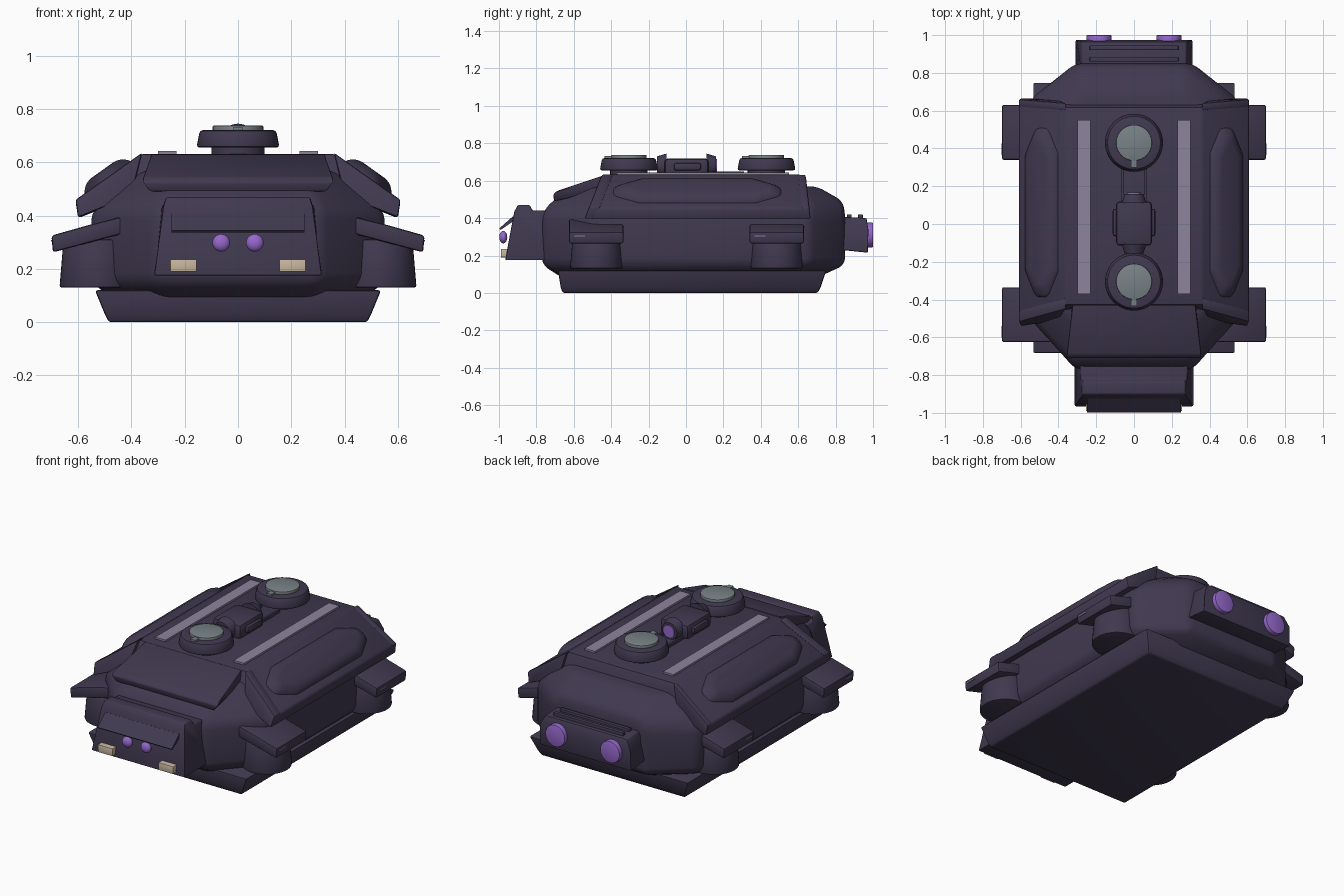
import bpy, bmesh, math
from mathutils import Matrix, Vector

if "Cube" in bpy.data.objects:
    bpy.data.objects.remove(bpy.data.objects["Cube"])


def material(name, *rgb):
    m = bpy.data.materials.new(name)
    m.use_nodes = True
    m.diffuse_color = (*rgb, 1)
    m.node_tree.nodes["Principled BSDF"].inputs["Base Color"].default_value = (*rgb, 1)
    return m


HULL = material("dark plum", 0.052, 0.041, 0.080)
PURPLE = material("violet lamp", 0.30, 0.14, 0.60)
BEIGE = material("warm beige", 0.58, 0.48, 0.35)
GREY = material("slate grey", 0.19, 0.225, 0.24)
LILAC = material("pale lilac", 0.27, 0.235, 0.34)


def finish(name, bm, mat, bevel=0, segments=2, matrix=None):
    bmesh.ops.recalc_face_normals(bm, faces=bm.faces)
    if bevel:
        edges = [e for e in bm.edges if e.calc_face_angle(0) > 0.3]
        bmesh.ops.bevel(bm, geom=edges, offset=bevel, segments=segments,
                        profile=0.5, affect='EDGES', clamp_overlap=True)
    if matrix:
        bm.transform(matrix)
    mesh = bpy.data.meshes.new(name)
    bm.to_mesh(mesh)
    bm.free()
    mesh.materials.append(mat)
    ob = bpy.data.objects.new(name, mesh)
    bpy.context.collection.objects.link(ob)
    bpy.ops.object.select_all(action='DESELECT')
    ob.select_set(True)
    bpy.context.view_layer.objects.active = ob
    bpy.ops.object.shade_smooth_by_angle(angle=math.radians(32))
    return ob


def loft(name, rings, mat=HULL, bevel=0, segments=2, matrix=None):
    """Skin equal-length rings of points and cap both ends."""
    bm = bmesh.new()
    rows = [[bm.verts.new(p) for p in r] for r in rings]
    n = len(rows[0])
    for a, b in zip(rows, rows[1:]):
        for i in range(n):
            j = (i + 1) % n
            bm.faces.new((a[i], a[j], b[j], b[i]))
    bm.faces.new(rows[0])
    bm.faces.new(rows[-1])
    return finish(name, bm, mat, bevel, segments, matrix)


def rect(z, hx, y0, y1):
    return [(-hx, y0, z), (hx, y0, z), (hx, y1, z), (-hx, y1, z)]


def octagon(z, hx, y0, y1, cx, front, back):
    half = [(hx - cx, y0), (hx, y0 + front), (hx, y1 - back), (hx - cx, y1)]
    return [(x, y, z) for x, y in half] + [(-x, y, z) for x, y in reversed(half)]


def across(name, points, mat=HULL, bevel=0):
    """Side profile of (y, z, half width), mirrored across the middle."""
    return loft(name, [[(s * w, y, z) for y, z, w in points] for s in (-1, 1)], mat, bevel)


def box(name, x, y, z, mat=HULL, bevel=0):
    return loft(name, [[(px, py, pz) for px, py in
                        ((x[0], y[0]), (x[1], y[0]), (x[1], y[1]), (x[0], y[1]))]
                       for pz in z], mat, bevel)


def cone(name, at, r1, r2, depth, mat=HULL, bevel=0, along_y=False, sides=40):
    bm = bmesh.new()
    bmesh.ops.create_cone(bm, cap_ends=True, segments=sides, radius1=r1, radius2=r2, depth=depth)
    m = Matrix.Translation(at)
    if along_y:
        m = m @ Matrix.Rotation(-math.pi / 2, 4, 'X')
    return finish(name, bm, mat, bevel, 2, m)


# Lower skirt and rounded hull
loft("skirt", [rect(0, 0.485, -0.66, 0.705), rect(0.03, 0.50, -0.67, 0.72),
               rect(0.12, 0.537, -0.685, 0.75)], bevel=0.01)
loft("hull", [octagon(0.08, 0.46, -0.66, 0.70, 0.18, 0.2, 0.15),
              octagon(0.15, 0.55, -0.77, 0.85, 0.24, 0.27, 0.19),
              octagon(0.42, 0.55, -0.77, 0.85, 0.24, 0.27, 0.19),
              octagon(0.49, 0.46, -0.72, 0.84, 0.18, 0.24, 0.17),
              octagon(0.57, 0.36, -0.56, 0.70, 0.08, 0.1, 0.1)], bevel=0.035, segments=3)


# Roof armour, with raised ribs at its four shoulders
def roof_ring(y, lean, half, lift=0):
    return [(x, y + lean * (z - 0.45) / 0.18, z + lift) for x, z in half]


side = [(0.36, 0.632), (0.61, 0.455), (0.60, 0.39), (0.40, 0.47)]
outline = side + [(-x, z) for x, z in reversed(side)]
loft("roof_armour", [roof_ring(-0.49, 0.06, outline), roof_ring(0.65, -0.03, outline)], bevel=0.012)

for s, tag in ((1, "left"), (-1, "right")):
    rib = [(s * x, z) for x, z in side]
    loft(f"front_shoulder_{tag}", [roof_ring(-0.52, 0.07, rib, 0.004),
                                   roof_ring(-0.46, 0.07, rib, 0.004)], bevel=0.008)
    loft(f"rear_shoulder_{tag}", [roof_ring(0.62, -0.02, rib, 0.003),
                                  roof_ring(0.66, -0.02, rib, 0.003)], bevel=0.008)

    # Long cushion on the sloping side of the roof
    slope = Matrix.Translation((s * 0.48, 0.04, 0.53)) @ Matrix.Rotation(s * 0.62, 4, 'Y')
    loft(f"side_cushion_{tag}", [octagon(-0.03, 0.11, -0.44, 0.48, 0.07, 0.14, 0.14),
                                 octagon(0.02, 0.11, -0.43, 0.47, 0.07, 0.14, 0.14),
                                 octagon(0.05, 0.07, -0.37, 0.41, 0.05, 0.1, 0.1)],
         bevel=0.02, segments=3, matrix=slope)

    # Roof stripe
    box(f"roof_stripe_{tag}", (s * 0.265 - 0.035, s * 0.265 + 0.035), (-0.37, 0.55),
        (0.631, 0.643), LILAC)

    # Foot pods under drooping fenders
    for y, end in ((-0.48, "front"), (0.485, "rear")):
        cone(f"{end}_pod_{tag}", (s * 0.53, y, 0.22), 0.14, 0.125, 0.18, bevel=0.008)
        fender = [(0.44, 0.395), (0.61, 0.375), (0.70, 0.325), (0.695, 0.262), (0.44, 0.33)]
        fender[1] = (0.57, 0.362)
        loft(f"{end}_fender_{tag}", [[(s * x, y + d, z) for x, z in fender]
                                     for d in (-0.145, 0.145)], bevel=0.01)
        box(f"{end}_fender_mark_{tag}", (s * 0.697 - 0.005, s * 0.697 + 0.005),
            (y - 0.12, y - 0.06), (0.302, 0.308), LILAC)

    # Lamps
    bm = bmesh.new()
    bmesh.ops.create_uvsphere(bm, u_segments=20, v_segments=12, radius=0.033)
    finish(f"front_lamp_{tag}", bm, PURPLE, matrix=Matrix.Translation((s * 0.063, -0.977, 0.298))
           @ Matrix.Diagonal((1, 0.65, 1, 1)))
    box(f"front_marker_{tag}", (s * 0.205 - 0.05, s * 0.205 + 0.05), (-0.99, -0.94),
        (0.19, 0.236), BEIGE, 0.003)
    cone(f"rear_lamp_{tag}", (s * 0.185, 0.975, 0.31), 0.066, 0.066, 0.05, PURPLE, 0.004, True)

# Sloping hood plate between roof and nose
across("hood_plate", [(-0.705, 0.49, 0.33), (-0.71, 0.525, 0.36), (-0.69, 0.545, 0.355),
                      (-0.43, 0.632, 0.325), (-0.40, 0.56, 0.325)], bevel=0.006)

# Nose box with top ridge and visor
across("nose", [(-0.967, 0.175, 0.315), (-0.918, 0.435, 0.283), (-0.90, 0.47, 0.27),
                (-0.835, 0.47, 0.27), (-0.82, 0.44, 0.28), (-0.66, 0.44, 0.29),
                (-0.66, 0.175, 0.315)], bevel=0.008)
across("visor", [(-0.998, 0.345, 0.25), (-0.925, 0.41, 0.25), (-0.90, 0.40, 0.25),
                 (-0.99, 0.337, 0.25)])

# Rear box with two ridges
across("rear_box", [(0.78, 0.235, 0.31), (0.973, 0.215, 0.31), (0.975, 0.34, 0.31),
                    (0.965, 0.40, 0.275), (0.78, 0.41, 0.275)], bevel=0.008)
for i, y in enumerate((0.86, 0.92)):
    box(f"rear_ridge_{i}", (-0.235, 0.235), (y, y + 0.025), (0.39, 0.42), bevel=0.004)

# Two roof turrets with round hatches
for y, end in ((-0.305, "front"), (0.43, "rear")):
    cone(f"{end}_turret_neck", (0, y, 0.645), 0.10, 0.10, 0.04)
    cone(f"{end}_turret", (0, y, 0.688), 0.156, 0.143, 0.066, bevel=0.012)
    cone(f"{end}_hatch", (0, y, 0.725), 0.095, 0.095, 0.025, GREY, 0.003)
    box(f"{end}_hatch_pin", (-0.016, 0.016), (y - 0.13, y - 0.08), (0.715, 0.732), GREY)

# Central roof device
box("device_body", (-0.095, 0.095), (-0.115, 0.12), (0.63, 0.72), bevel=0.02)
box("device_bracket", (-0.113, 0.113), (-0.065, 0.08), (0.655, 0.695), bevel=0.012)
cone("device_front_collar", (0, -0.13, 0.68), 0.05, 0.065, 0.05, along_y=True)
cone("device_rear_collar", (0, 0.135, 0.68), 0.065, 0.05, 0.05, along_y=True)
cone("device_lamp", (0, 0.16, 0.68), 0.036, 0.036, 0.012, PURPLE, along_y=True)
for s, tag in ((1, "left"), (-1, "right")):
    box(f"device_rail_{tag}", (s * 0.06 - 0.006, s * 0.06 + 0.006), (0.10, 0.31), (0.63, 0.65))
